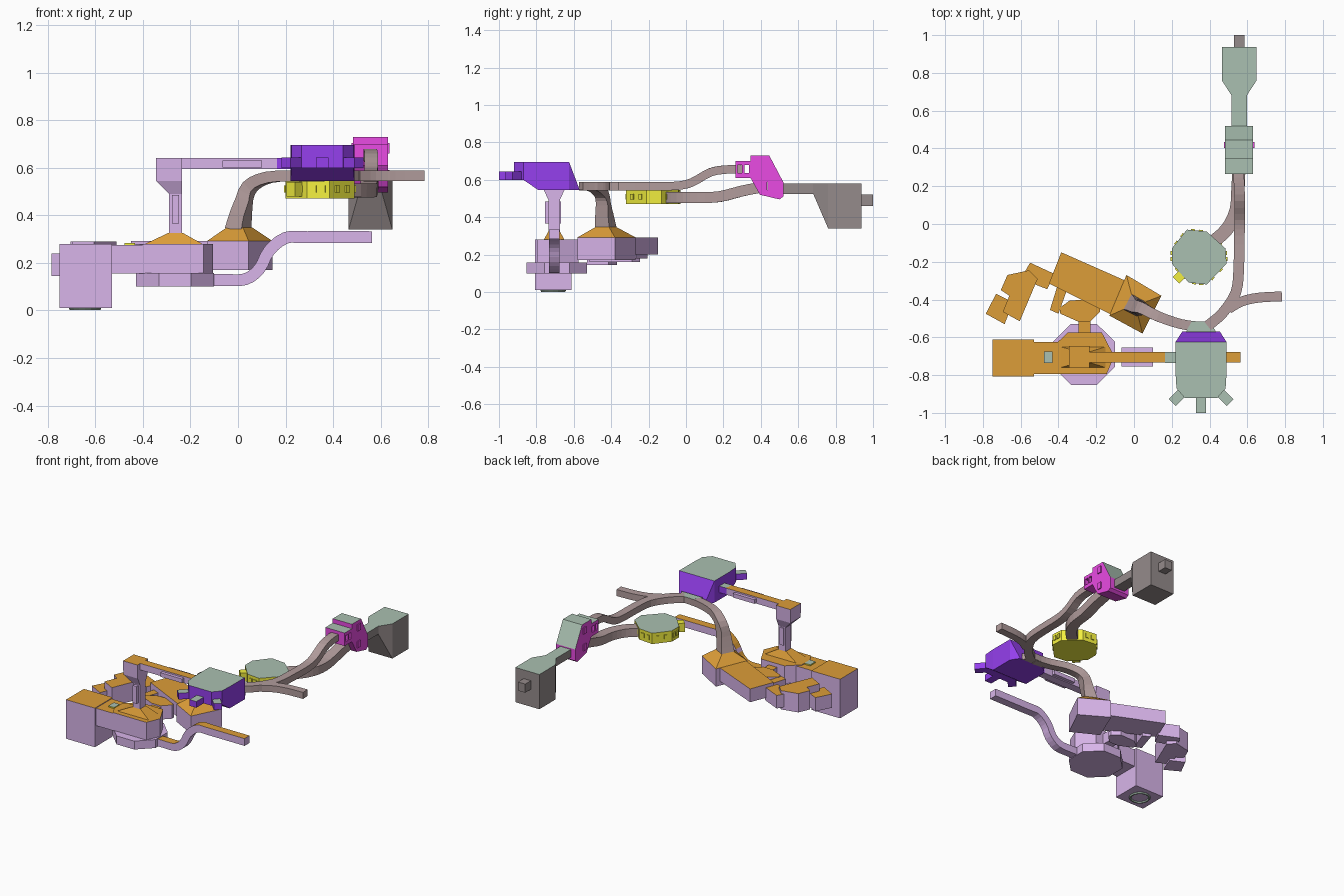
import bpy, bmesh, math
from mathutils import Vector

if "Cube" in bpy.data.objects:
    bpy.data.objects.remove(bpy.data.objects["Cube"])

COL = dict(lavender=(.69, .46, .82), orange=(.72, .34, .04), green=(.4, .53, .44),
           blue=(.3, .05, .85), yellow=(.9, .87, .05), magenta=(.82, .07, .77),
           dark=(.3, .26, .26), brown=(.44, .33, .33))
MAT = {}
for n, c in COL.items():
    MAT[n] = bpy.data.materials.new(n)
    MAT[n].diffuse_color = (*c, 1)
LAV, BLU, YEL, MAG, DRK = [(s, t) for s, t in (
    ("lavender", "orange"), ("blue", "green"), ("yellow", "green"), ("magenta", "green"), ("dark", "green"))]
BRN = ("brown", "brown")


def loft(name, rings, mats):
    """Skin between rings of points, cap the ends, colour upward faces differently."""
    bm = bmesh.new()
    vs = [[bm.verts.new(p) for p in r] for r in rings]
    n = len(vs[0])
    for a, b in zip(vs, vs[1:]):
        for i in range(n):
            j = (i + 1) % n
            bm.faces.new((a[i], a[j], b[j], b[i]))
    bm.faces.new(vs[0][::-1])
    bm.faces.new(vs[-1])
    bmesh.ops.recalc_face_normals(bm, faces=bm.faces[:])
    for f in bm.faces:
        f.normal_update()
        f.material_index = int(f.normal.z > .42)
    me = bpy.data.meshes.new(name)
    bm.to_mesh(me)
    bm.free()
    for m in mats:
        me.materials.append(MAT[m])
    ob = bpy.data.objects.new(name, me)
    bpy.context.collection.objects.link(ob)
    return ob


def prism(name, pts, z0, z1, mats):
    return loft(name, [[(x, y, z) for x, y in pts] for z in (z0, z1)], mats)


def rect(cx, cy, w, d, deg=0):
    c, s = math.cos(math.radians(deg)), math.sin(math.radians(deg))
    return [(cx + c * x - s * y, cy + s * x + c * y)
            for x, y in ((-w/2, -d/2), (w/2, -d/2), (w/2, d/2), (-w/2, d/2))]


def box(name, x0, x1, y0, y1, z0, z1, mats):
    return prism(name, [(x0, y0), (x1, y0), (x1, y1), (x0, y1)], z0, z1, mats)


def sections(name, xc, rows, mats):
    """Body from rectangles along y: (y, half width, bottom, top)."""
    return loft(name, [[(xc - h, y, b), (xc + h, y, b), (xc + h, y, t), (xc - h, y, t)]
                       for y, h, b, t in rows], mats)


def tube(name, pts, w, h, mats, flare=1, steps=3):
    """Rectangular passage along a smooth path."""
    p = [Vector(q) for q in pts]
    p = [2*p[0] - p[1]] + p + [2*p[-1] - p[-2]]
    path = []
    for i in range(1, len(p) - 2):
        a, b, c, d = p[i-1:i+3]
        for k in range(steps):
            t = k / steps
            path.append(.5*(2*b + (c-a)*t + (2*a-5*b+4*c-d)*t*t + (3*b-a-3*c+d)*t**3))
    path.append(p[-2])
    rings = []
    for i, q in enumerate(path):
        t = (path[min(i+1, len(path)-1)] - path[max(i-1, 0)]).normalized()
        side = t.cross(Vector((0, 0, 1))).normalized()
        up = side.cross(t)
        k = 1 + (flare - 1) * (i / (len(path) - 1))**3
        rings.append([q + side*w*k/2*a + up*h*k/2*b for a, b in ((-1, -1), (1, -1), (1, 1), (-1, 1))])
    return loft(name, rings, mats)


# Far end block with neck and port
sections("end_block", .557, [(.52, .04, .525, .58), (.68, .04, .525, .58),
                             (.76, .092, .34, .58), (.938, .092, .34, .58)], DRK)
box("end_port", .53, .585, .93, 1, .46, .52, ("dark", "dark"))

# Magenta junction module with through windows
prof = [(.345, .73), (.445, .73), (.52, .588), (.52, .51), (.5, .495), (.395, .52), (.345, .61)]
junction = loft("junction_body", [[(x, y, z) for y, z in prof] for x in (.483, .63)], MAG)
collar = box("junction_collar", .483, .63, .265, .346, .61, .70, MAG)
for body, y, z in ((collar, .275, .635), (collar, .312, .635), (junction, .41, .545)):
    cut = box("window_cutter", .4, .7, y, y + .025, z, z + .043, ("magenta", "magenta"))
    cut.hide_render = True
    cut.hide_set(True)
    m = body.modifiers.new("window", 'BOOLEAN')
    m.object, m.operation, m.solver = cut, 'DIFFERENCE', 'EXACT'
for y, z in ((.418, .66), (.418, .545)):
    for x in (.477, .63):
        box("junction_window_frame", x, x + .007, y - .015, y + .015, z, z + .045, ("magenta", "magenta"))

# Brown passages
tube("upper_passage", [(.555, .3, .655), (.556, .22, .655), (.56, .13, .64), (.56, .03, .585), (.558, -.06, .567),
                       (.555, -.22, .566), (.54, -.36, .566), (.47, -.47, .566), (.39, -.54, .566)], .056, .045, BRN)
tube("side_branch", [(.5, -.45, .566), (.57, -.41, .566), (.66, -.39, .566), (.783, -.383, .566)], .052, .045, BRN)
tube("lower_passage", [(.555, .4, .56), (.555, .3, .54), (.55, .18, .51), (.54, .07, .505),
                       (.49, -.03, .505), (.40, -.11, .505)], .07, .058, BRN)
tube("descending_passage", [(.36, -.545, .565), (.25, -.53, .565), (.13, -.49, .56), (.05, -.45, .52),
                            (.02, -.44, .44), (.0, -.43, .34)], .052, .045, BRN, flare=1.75)

# Yellow pod with window frames and a port
pod = [(.28, -.03), (.385, -.04), (.485, -.13), (.49, -.21), (.385, -.32), (.29, -.31), (.2, -.21), (.2, -.13)]
prism("yellow_pod", pod, .47, .545, YEL)
for a, b in zip(pod, pod[1:] + pod[:1]):
    ang = math.degrees(math.atan2(b[1] - a[1], b[0] - a[0]))
    for t in (.3, .7):
        prism("pod_window", rect(a[0] + (b[0]-a[0])*t, a[1] + (b[1]-a[1])*t, .022, .012, ang),
              .495, .525, ("yellow", "yellow"))
prism("pod_port", rect(.24, -.28, .05, .05, 45), .48, .54, ("yellow", "yellow"))

# Blue command module, three front ports and rear connector
sections("blue_module", .355, [(-.92, .087, .60, .695), (-.87, .13, .60, .695), (-.79, .135, .545, .695),
                               (-.625, .135, .545, .695), (-.57, .1, .545, .55)], BLU)
for x, y, a in ((.355, -.95, 0), (.237, -.91, -45), (.473, -.91, 45)):
    prism("front_port", rect(x, y, .052, .1, a), .6, .643, BLU)
box("side_connector", .165, .23, -.735, -.677, .595, .64, BLU)
prism("rear_connector", [(.275, -.572), (.435, -.572), (.4, -.515), (.305, -.515)], .545, .588, ("brown", "green"))

# Upper bridge and tower
box("upper_bridge", -.3, .17, -.733, -.677, .595, .64, LAV)
box("bridge_window", -.065, .1, -.755, -.655, .602, .63, ("lavender", "lavender"))
loft("tower", [[(x, y, z) for x, y in ((x0, -.705-d), (x1, -.705-d), (x1, -.705+d), (x0, -.705+d))]
               for x0, x1, d, z in ((-.29, -.235, .03, .3), (-.29, -.235, .03, .49),
                                    (-.345, -.235, .055, .545), (-.345, -.235, .058, .64))], LAV)
box("tower_window", -.277, -.248, -.755, -.668, .365, .485, ("lavender", "lavender"))

# Hub beneath the tower: base disc, upper body, sloped roof
prism("hub_base", [(-.265 + .177*math.cos(a), -.69 + .175*math.sin(a))
                   for a in [math.radians(22.5 + 45*i) for i in range(8)]], .1, .158, ("lavender", "lavender"))
prism("hub_body", [(-.4, -.795), (-.145, -.795), (-.105, -.70), (-.17, -.575), (-.35, -.575), (-.43, -.65),
                   (-.43, -.74)], .155, .28, LAV)
loft("hub_roof", [[(-.39, -.76, .28), (-.15, -.76, .28), (-.15, -.65, .28), (-.39, -.65, .28)],
                  [(-.295, -.735, .325), (-.23, -.735, .325), (-.23, -.675, .325), (-.295, -.675, .325)]], LAV)
box("hub_arm", -.54, -.4, -.795, -.625, .155, .275, LAV)
box("landing_block", -.75, -.53, -.807, -.612, .01, .28, LAV)
prism("arm_hatch", rect(-.455, -.705, .045, .06), .26, .283, ("yellow", "green"))

# Docking ring under the landing block
bpy.ops.mesh.primitive_torus_add(location=(-.643, -.71, .008), major_radius=.06, minor_radius=.008,
                                 major_segments=16, minor_segments=6)
ring = bpy.context.object
ring.name = "docking_ring"
ring.data.materials.append(MAT["green"])

# Low S-shaped bridge
tube("low_bridge", [(-.2, -.705, .128), (-.06, -.705, .128), (.03, -.705, .131), (.09, -.705, .175), (.13, -.705, .25),
                    (.2, -.705, .305), (.29, -.705, .308), (.563, -.705, .308)], .055, .05, LAV)

# Small pod linking the hub with the rear cluster
box("pod_neck", -.295, -.23, -.6, -.49, .18, .255, LAV)
prism("link_pod", [(-.34, -.405), (-.23, -.40), (-.18, -.44), (-.18, -.465), (-.23, -.515), (-.30, -.515),
                   (-.39, -.475), (-.395, -.445)], .17, .265, LAV)
prism("link_leg", [(-.40, -.31), (-.35, -.335), (-.40, -.475), (-.445, -.455)], .18, .26, LAV)

# Rear cluster
prism("rear_arm", [(-.385, -.15), (0, -.32), (-.1, -.49), (-.45, -.315)], .2, .292, LAV)
prism("rear_connector_left", [(-.55, -.205), (-.42, -.265), (-.46, -.345), (-.6, -.29)], .18, .27, LAV)
prism("rear_block_left", [(-.67, -.27), (-.555, -.245), (-.51, -.29), (-.605, -.515), (-.695, -.465),
                          (-.66, -.38), (-.705, -.35)], .16, .29, LAV)
prism("rear_port_left", [(-.73, -.37), (-.64, -.415), (-.685, -.53), (-.785, -.475)], .145, .24, LAV)
base = [(-.04, -.27), (.145, -.38), (.045, -.58), (-.13, -.485)]
top = [(.005 + (x - .005)*.4, -.43 + (y + .43)*.35) for x, y in base]
loft("rear_tower_base", [[(x, y, z) for x, y in r] for r, z in ((base, .17), (base, .292), (top, .348))], LAV)

for m in bpy.data.materials:
    if m.users and not m.is_grease_pencil:
        m.use_nodes = True
        m.node_tree.nodes["Principled BSDF"].inputs["Base Color"].default_value = m.diffuse_color
